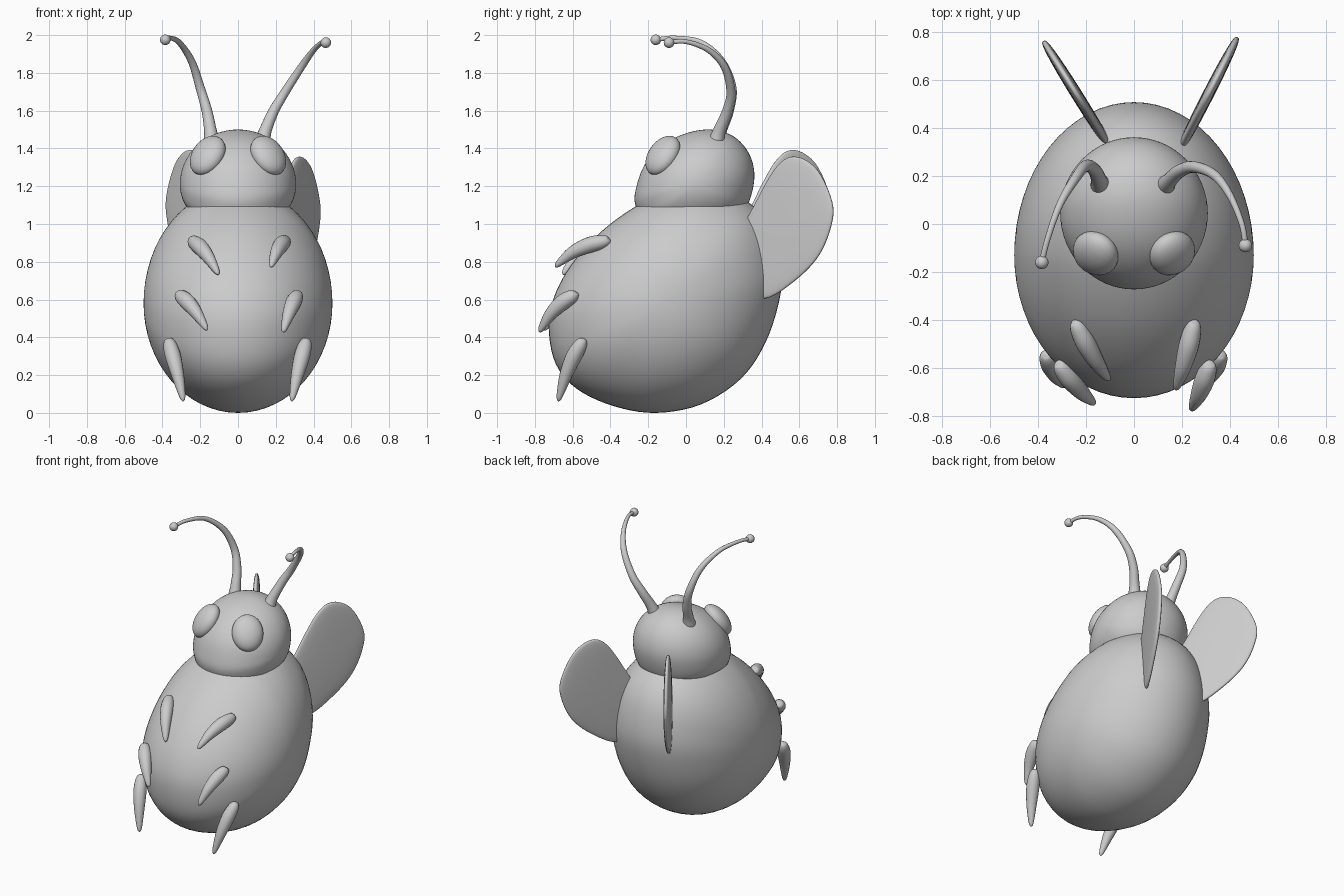
import bpy, math
from mathutils import Vector, Matrix

if "Cube" in bpy.data.objects:
    bpy.data.objects.remove(bpy.data.objects["Cube"])


def spline(points, steps, closed=False):
    """Catmull-Rom resampling of tuples of any length."""
    n, out = len(points), []
    for i in range(n if closed else n - 1):
        idx = [i - 1, i, i + 1, i + 2]
        idx = [k % n if closed else min(max(k, 0), n - 1) for k in idx]
        a, b, c, d = (points[k] for k in idx)
        for s in range(steps):
            t = s / steps
            out.append([0.5 * (2 * q + (r - p) * t + (2 * p - 5 * q + 4 * r - w) * t * t
                               + (3 * q - p - 3 * r + w) * t ** 3)
                        for p, q, r, w in zip(a, b, c, d)])
    if not closed:
        out.append(list(points[-1]))
    return out


def make(name, rings, poles):
    """Skin a stack of equal rings, closing each end with a pole."""
    n = len(rings[0])
    verts = [v for r in rings for v in r] + list(poles)
    a, b, last = len(verts) - 2, len(verts) - 1, (len(rings) - 1) * n
    faces = []
    for j in range(n):
        k = (j + 1) % n
        faces += [(i * n + j, i * n + k, (i + 1) * n + k, (i + 1) * n + j)
                  for i in range(len(rings) - 1)]
        faces += [(a, k, j), (b, last + j, last + k)]
    me = bpy.data.meshes.new(name)
    me.from_pydata([tuple(v) for v in verts], [], faces)
    import bmesh
    bm = bmesh.new()
    bm.from_mesh(me)
    bmesh.ops.recalc_face_normals(bm, faces=bm.faces)
    bm.to_mesh(me)
    bm.free()
    me.shade_smooth()
    ob = bpy.data.objects.new(name, me)
    bpy.context.collection.objects.link(ob)
    return ob


def blob(name, profile, centre, half, flat=1.0, steps=5):
    """Rounded solid from its side (y, z) outline; half = half width in x."""
    cy, cz = centre
    outline = spline(profile, steps, True)
    rings = []
    for i in range(1, 32):
        a = math.pi * i / 32
        x = -half * math.copysign(abs(math.cos(a)) ** flat, math.cos(a))
        s = math.sin(a)
        rings.append([(x, cy + (y - cy) * s, cz + (z - cz) * s) for y, z in outline])
    return make(name, rings, [(-half, cy, cz), (half, cy, cz)])


def tube(name, points, steps=8, sides=16):
    """Tapered tube along (x, y, z, radius) points."""
    path = spline(points, steps)
    pos = [Vector(p[:3]) for p in path]
    rings = []
    for i, p in enumerate(pos):
        t = (pos[min(i + 1, len(pos) - 1)] - pos[max(i - 1, 0)]).normalized()
        u = t.cross(Vector((1, 0, 0))).normalized()
        v = t.cross(u)
        rings.append([p + path[i][3] * (u * math.cos(2 * math.pi * j / sides)
                                        + v * math.sin(2 * math.pi * j / sides))
                      for j in range(sides)])
    return make(name, rings, [pos[0], pos[-1]])


def ball(name, loc, scale, normal=(0, 0, 1)):
    bpy.ops.mesh.primitive_uv_sphere_add(segments=32, ring_count=16, radius=1, location=loc)
    ob = bpy.context.object
    ob.name = name
    ob.scale = scale
    ob.rotation_euler = Vector(normal).to_track_quat('Z', 'Y').to_euler()
    bpy.ops.object.shade_smooth()


# Plump egg-shaped body leaning backwards
blob("body", [(-.727, .45), (-.69, .26), (-.575, .125), (-.38, .035), (-.16, 0), (.08, .045),
              (.29, .18), (.42, .37), (.495, .6), (.505, .78), (.45, .98), (.33, 1.115),
              (.12, 1.19), (-.1, 1.17), (-.28, 1.085), (-.46, .95), (-.61, .78), (-.70, .61)],
     (-.13, .58), .5)

# Head sunk into the body
blob("head", [(-.268, 1.1), (-.262, 1.2), (-.215, 1.32), (-.12, 1.42), (0, 1.48), (.13, 1.5),
              (.25, 1.465), (.33, 1.38), (.362, 1.27), (.345, 1.15), (.3, 1.06), (.2, .99),
              (0, .95), (-.2, .99)], (.045, 1.21), .308)

# Eyes
for side, label in ((-1, "left"), (1, "right")):
    ball(label + "_eye", (.16 * side, -.122, 1.362), (.1, .12, .065), (.5 * side, -.6, .55))

# Antennae with round tips
antennae = {
    "left": [(-.14, .165, 1.44, .042), (-.147, .185, 1.5, .033), (-.165, .225, 1.6, .028),
             (-.2, .243, 1.72, .024), (-.245, .19, 1.86, .02), (-.31, .08, 1.96, .015),
             (-.36, -.06, 1.985, .012), (-.385, -.16, 1.975, .012)],
    "right": [(.13, .16, 1.44, .042), (.147, .18, 1.5, .033), (.19, .22, 1.6, .028),
              (.25, .238, 1.7, .024), (.335, .205, 1.83, .02), (.4, .12, 1.92, .015),
              (.45, .0, 1.965, .012), (.465, -.09, 1.96, .012)]}
for label, pts in antennae.items():
    tube(label + "_antenna", pts)
    ball(label + "_antenna_tip", pts[-1][:3], (.028, .028, .028))

# Flat wings, outline as (distance from root, height)
wing = [(-.08, .9), (.02, 1.1), (.15, 1.3), (.26, 1.357), (.39, 1.29), (.48, 1.12), (.475, .99),
        (.4, .83), (.26, .7), (.08, .605), (-.06, .68)]
for label, root, way, lift in (("left", (-.12, .35), (-.53, .85), .035),
                               ("right", (.21, .345), (.455, .89), 0)):
    ob = blob(label + "_wing", wing, (.22, 1.0), .024, .6)
    ob.matrix_world = (Matrix.Translation((root[0], root[1], lift))
                       @ Matrix.Rotation(math.atan2(-way[0], way[1]), 4, 'Z'))

# Six small curved legs: root, tip, upward bow
legs = {
    "left_upper_leg": ((-.24, -.42, .91), (-.105, -.65, .735), .03),
    "right_upper_leg": ((.25, -.42, .91), (.175, -.69, .775), .03),
    "left_middle_leg": ((-.31, -.59, .625), (-.165, -.75, .44), .025),
    "right_middle_leg": ((.315, -.59, .625), (.24, -.775, .43), .025),
    "left_lower_leg": ((-.365, -.55, .375), (-.29, -.675, .065), .02),
    "right_lower_leg": ((.36, -.55, .375), (.285, -.675, .065), .02)}
for name, (root, tip, bow) in legs.items():
    a, b = Vector(root), Vector(tip)
    pts = []
    for t, r in ((-.06, .008), (-.03, .024), (.08, .037), (.3, .042), (.6, .034), (.85, .022),
                 (.97, .013), (1.01, .003)):
        p = a.lerp(b, t) + Vector((0, -.5, .8)) * bow * math.sin(math.pi * max(0, min(1, t)))
        pts.append((*p, r))
    tube(name, pts, 5)
